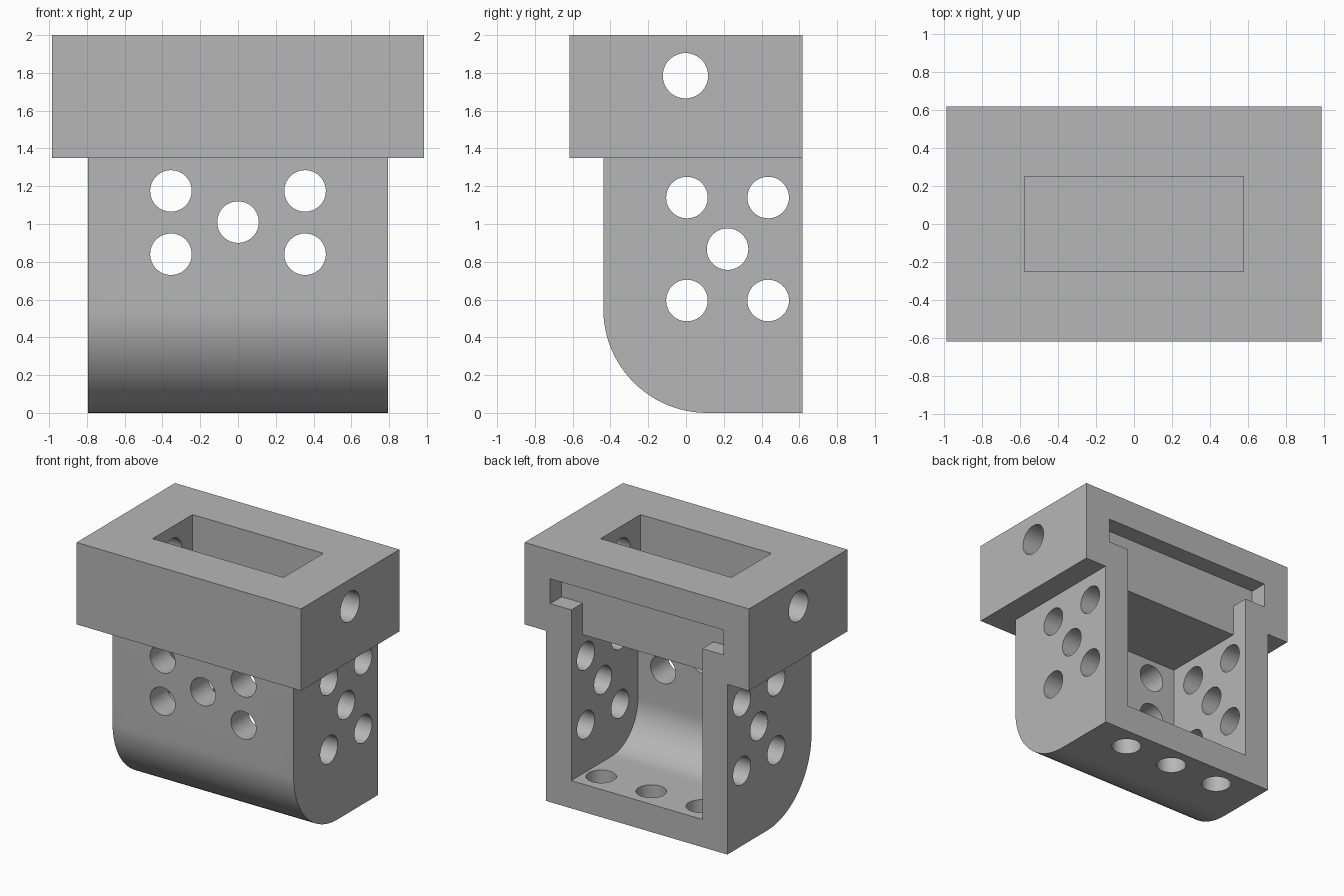
import bpy, bmesh, math
from mathutils import Matrix, Vector

if "Cube" in bpy.data.objects:
    bpy.data.objects.remove(bpy.data.objects["Cube"], do_unlink=True)

grey = bpy.data.materials.new("plain grey")
grey.use_nodes = True
grey.diffuse_color = (0.47, 0.47, 0.47, 1)
grey.node_tree.nodes["Principled BSDF"].inputs["Base Color"].default_value = grey.diffuse_color

BACK, WALL, HOLE = 0.617, 0.22, 0.11
BODY_X, BODY_FRONT = 0.795, -0.438


def add_object(name, bm):
    bmesh.ops.recalc_face_normals(bm, faces=bm.faces)
    mesh = bpy.data.meshes.new(name)
    bm.to_mesh(mesh)
    bm.free()
    mesh.materials.append(grey)
    obj = bpy.data.objects.new(name, mesh)
    bpy.context.collection.objects.link(obj)
    return obj


def box(name, low, high):
    bm = bmesh.new()
    low, high = Vector(low), Vector(high)
    bmesh.ops.create_cube(bm, size=1)
    bmesh.ops.scale(bm, vec=high - low, verts=bm.verts)
    bmesh.ops.translate(bm, vec=(low + high) / 2, verts=bm.verts)
    return add_object(name, bm)


def rounded_block(name, half_x, front, back, bottom, top, radius, steps=24):
    """Side profile with a rounded lower front edge, extruded across x."""
    profile = [(back, bottom), (back, top), (front, top)]
    for i in range(steps + 1):
        a = math.pi + i / steps * math.pi / 2
        profile.append((front + radius + radius * math.cos(a),
                        bottom + radius + radius * math.sin(a)))
    bm = bmesh.new()
    face = bm.faces.new([bm.verts.new((-half_x, y, z)) for y, z in profile])
    ext = bmesh.ops.extrude_face_region(bm, geom=[face])["geom"]
    moved = [v for v in ext if isinstance(v, bmesh.types.BMVert)]
    bmesh.ops.translate(bm, vec=(2 * half_x, 0, 0), verts=moved)
    return add_object(name, bm)


def drill(axis, centre, radius, length):
    bm = bmesh.new()
    bmesh.ops.create_cone(bm, cap_ends=True, segments=48, radius1=radius,
                          radius2=radius, depth=length)
    turn = {"x": Matrix.Rotation(math.pi / 2, 3, "Y"),
            "y": Matrix.Rotation(math.pi / 2, 3, "X"),
            "z": Matrix.Identity(3)}[axis]
    bmesh.ops.rotate(bm, matrix=turn, verts=bm.verts)
    bmesh.ops.translate(bm, vec=centre, verts=bm.verts)
    return add_object("hole_cutter", bm)


def combine(target, tool, operation="DIFFERENCE"):
    mod = target.modifiers.new("combine", "BOOLEAN")
    mod.operation, mod.object, mod.solver = operation, tool, "EXACT"
    tool.hide_render = True
    deps = bpy.context.evaluated_depsgraph_get()
    mesh = bpy.data.meshes.new_from_object(target.evaluated_get(deps))
    target.modifiers.clear()
    target.data = mesh
    bpy.data.objects.remove(tool, do_unlink=True)


# Rounded body and the wider collar on top
bracket = rounded_block("bracket", BODY_X, BODY_FRONT, BACK, 0, 1.5, 0.55)
collar = box("collar", (-0.985, -BACK, 1.35), (0.985, BACK, 2))
combine(bracket, collar, "UNION")

# Inner chamber, open at the back
inner_x = BODY_X - WALL
combine(bracket, rounded_block("chamber_cutter", inner_x, BODY_FRONT + WALL, 0.9,
                               WALL, 1.325, 0.55 - WALL))

# Shallow stepped slot for a back cover
combine(bracket, box("slot_cutter", (-inner_x, 0.475, 1.2), (inner_x, 0.9, 1.65)))
combine(bracket, box("wide_slot_cutter", (-0.76, 0.475, 1.575), (0.76, 0.9, 1.772)))

# Top pocket and the cross hole through the collar
combine(bracket, box("pocket_cutter", (-inner_x, -0.25, 1.55), (inner_x, 0.25, 2.3)))
combine(bracket, drill("x", (0, -0.003, 1.785), 0.12, 3))

# Five holes in the front wall
for x, z in [(0, 1.01)] + [(s * 0.355, z) for s in (-1, 1) for z in (0.84, 1.175)]:
    combine(bracket, drill("y", (x, BODY_FRONT, z), HOLE, 0.6))

# Five holes through both side walls
for y, z in [(0.22, 0.867)] + [(y, z) for y in (0.005, 0.435) for z in (0.595, 1.14)]:
    combine(bracket, drill("x", (0, y, z), HOLE, 3))

# Three holes in the floor
for x in (-0.44, 0, 0.44):
    combine(bracket, drill("z", (x, 0.435, 0), HOLE, 0.7))

# Smooth the curves, keep the edges crisp
bpy.ops.object.select_all(action="DESELECT")
bracket.select_set(True)
bpy.context.view_layer.objects.active = bracket
bpy.ops.object.shade_smooth_by_angle(angle=math.radians(30))
